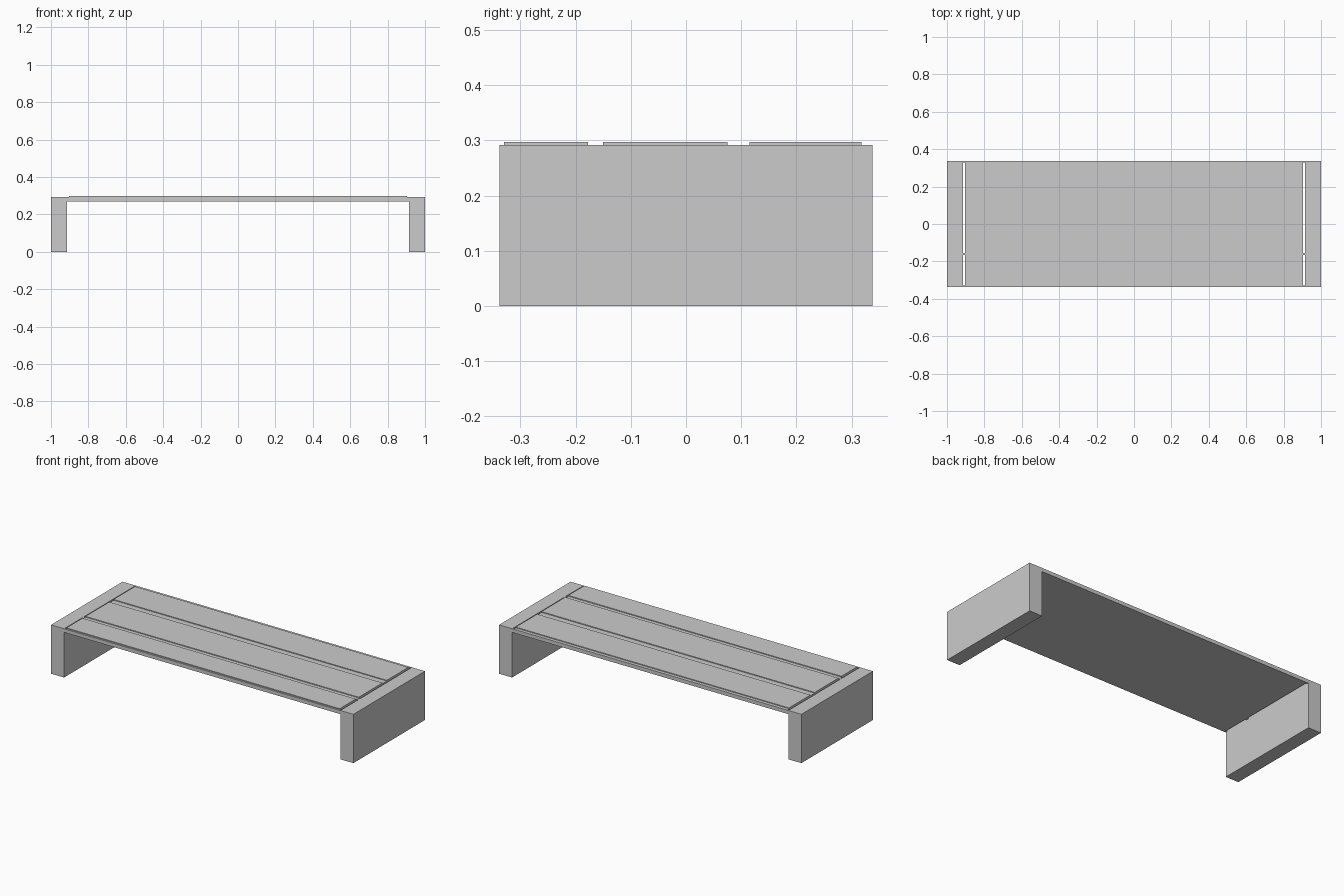
import bpy
import bmesh
from mathutils import Matrix, Vector

if "Cube" in bpy.data.objects:
    bpy.data.objects.remove(bpy.data.objects["Cube"])


def box(name, x, y, z):
    """Box between (min, max) pairs on each axis."""
    lo, hi = Vector((x[0], y[0], z[0])), Vector((x[1], y[1], z[1]))
    bm = bmesh.new()
    size = Matrix.Diagonal((*(hi - lo), 1))
    bmesh.ops.create_cube(bm, size=1, matrix=Matrix.Translation((lo + hi) / 2) @ size)
    mesh = bpy.data.meshes.new(name)
    bm.to_mesh(mesh)
    bm.free()
    obj = bpy.data.objects.new(name, mesh)
    bpy.context.collection.objects.link(obj)
    return obj


def mirror_pair(name, x, y, z):
    """Box on the right, mirrored to the left."""
    obj = box(name, x, y, z)
    obj.modifiers.new("Mirror", 'MIRROR').use_axis[0] = True
    return obj


W, D, H = 1.0, 0.338, 0.292      # half width, half depth, seat height
LEG_IN, PANEL, UNDER = 0.914, 0.904, 0.27

# solid slab legs
mirror_pair("end_leg", (LEG_IN, W), (-D, D), (0, H))

# seat panel, stopping short of the legs to leave narrow slots
box("seat_panel", (-PANEL, PANEL), (-D, D), (UNDER, H))

# small bridges joining the panel to the legs
for i, y in enumerate([(-D, -0.33), (-0.166, -0.154), (0.33, D)]):
    mirror_pair(f"seat_bridge_{i + 1}", (PANEL, LEG_IN), y, (UNDER, H))

# thin raised boards on the seat
for i, y in enumerate([(-0.33, -0.178), (-0.15, 0.075), (0.115, 0.318)]):
    box(f"seat_board_{i + 1}", (-PANEL, PANEL), y, (H, 0.297))
